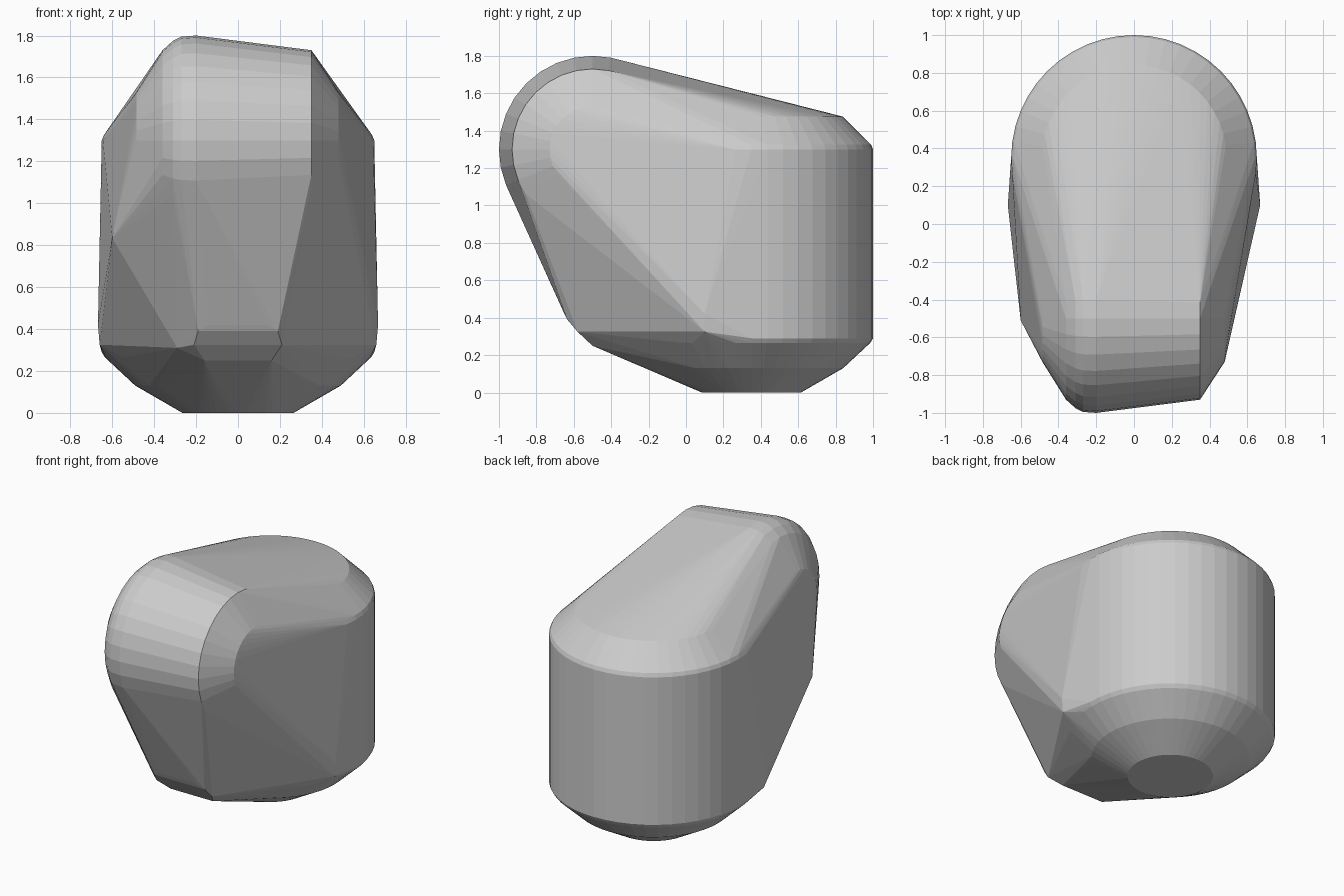
import bpy, bmesh
from math import sin, cos, tau

if "Cube" in bpy.data.objects:
    bpy.data.objects.remove(bpy.data.objects["Cube"])

bm = bmesh.new()


def upright_ring(r, z, n=48):
    # horizontal circle of the rear upright drum
    for i in range(n):
        a = tau * i / n
        bm.verts.new((r * cos(a), 0.35 + r * sin(a), z))


def roller_ring(x, r, n=32):
    # vertical circle of the front sideways drum
    for i in range(n):
        a = tau * i / n
        bm.verts.new((x, -0.5 + r * cos(a), 1.3 + r * sin(a)))


# rear drum with chamfered top and stepped tapered bottom
for r, z in ((0.265, 0), (0.49, 0.13), (0.635, 0.265), (0.65, 0.29),
             (0.65, 1.3), (0.64, 1.325), (0.49, 1.475)):
    upright_ring(r, z)

# front drum, its caps narrowing toward both sides
for x, r in ((-0.485, 0.23), (-0.36, 0.43), (-0.31, 0.475), (-0.27, 0.495),
             (-0.2, 0.5), (0.35, 0.43), (0.48, 0.23)):
    roller_ring(x, r)

# lower front toe and side bulges
for s in (-1, 1):
    for p in ((0.14, -0.65, 0.42), (0.19, -0.635, 0.39), (0.21, -0.58, 0.325),
              (0.16, -0.5, 0.25), (0.668, 0.1, 0.42), (0.66, 0.1, 0.325)):
        bm.verts.new((s * p[0], p[1], p[2]))

# uneven side corners
for p in ((-0.6, -0.51, 0.835), (0.43, -0.53, 0.76), (-0.29, -0.5, 0.31)):
    bm.verts.new(p)

# wrap everything in one tight convex shell
hull = bmesh.ops.convex_hull(bm, input=bm.verts[:])
junk = {g for g in hull["geom_interior"] + hull["geom_unused"]
        if isinstance(g, bmesh.types.BMVert)}
bmesh.ops.delete(bm, geom=list(junk), context='VERTS')
bmesh.ops.recalc_face_normals(bm, faces=bm.faces[:])

mesh = bpy.data.meshes.new("convex_shell")
bm.to_mesh(mesh)
bm.free()
shell = bpy.data.objects.new("convex_shell", mesh)
bpy.context.collection.objects.link(shell)
